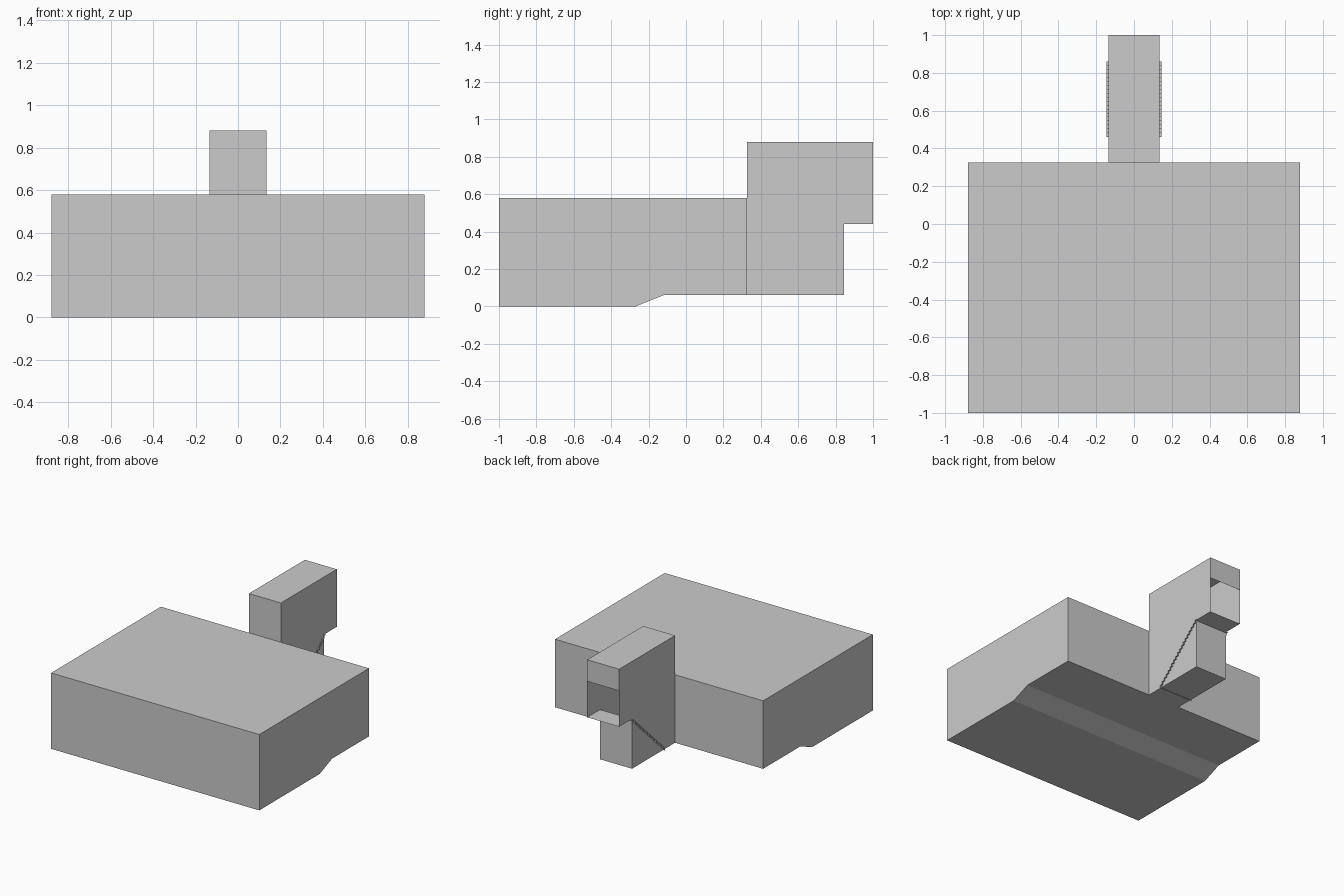
import bpy, bmesh

if "Cube" in bpy.data.objects:
    bpy.data.objects.remove(bpy.data.objects["Cube"])


def extrude_profile(name, profile, half_width, open_sides=(), closed=True):
    """Sweep a (y, z) profile across x; open_sides are edge indices left out."""
    bm = bmesh.new()
    left = [bm.verts.new((-half_width, y, z)) for y, z in profile]
    right = [bm.verts.new((half_width, y, z)) for y, z in profile]
    n = len(profile)
    strips = []
    for i in range(n if closed else n - 1):
        j = (i + 1) % n
        strips.append(bm.faces.new((left[i], left[j], right[j], right[i])))
    if closed:
        bm.faces.new(left)
        bm.faces.new(right)
    bmesh.ops.recalc_face_normals(bm, faces=bm.faces[:])
    bmesh.ops.delete(bm, geom=[strips[i] for i in open_sides], context='FACES_ONLY')
    mesh = bpy.data.meshes.new(name)
    bm.to_mesh(mesh)
    bm.free()
    obj = bpy.data.objects.new(name, mesh)
    bpy.context.collection.objects.link(obj)
    return obj


# Main block with a raised rear underside
extrude_profile("main_block", [
    (-1, 0), (-0.27, 0), (-0.12, 0.06), (0.325, 0.06), (0.325, 0.58), (-1, 0.58),
], 0.88)

# Thin-walled stair housing: open at the rear doorway and where it meets the block
extrude_profile("stair_housing", [
    (0.325, 0.06), (0.845, 0.06), (0.845, 0.44), (1, 0.44), (1, 0.715),
    (1, 0.88), (0.325, 0.88), (0.325, 0.58),
], 0.135, open_sides=(3, 7))

# Folded sheet of stairs descending from the rear landing
steps = 19
y0, y1, z0, z1 = 0.46, 0.86, 0.055, 0.435
run, rise = (y1 - y0) / steps, (z1 - z0) / steps
stair_profile = [(y0, z0)]
for i in range(steps):
    stair_profile.append((y0 + i * run, z0 + (i + 1) * rise))
    stair_profile.append((y0 + (i + 1) * run, z0 + (i + 1) * rise))
extrude_profile("stairs", stair_profile, 0.145, closed=False)
